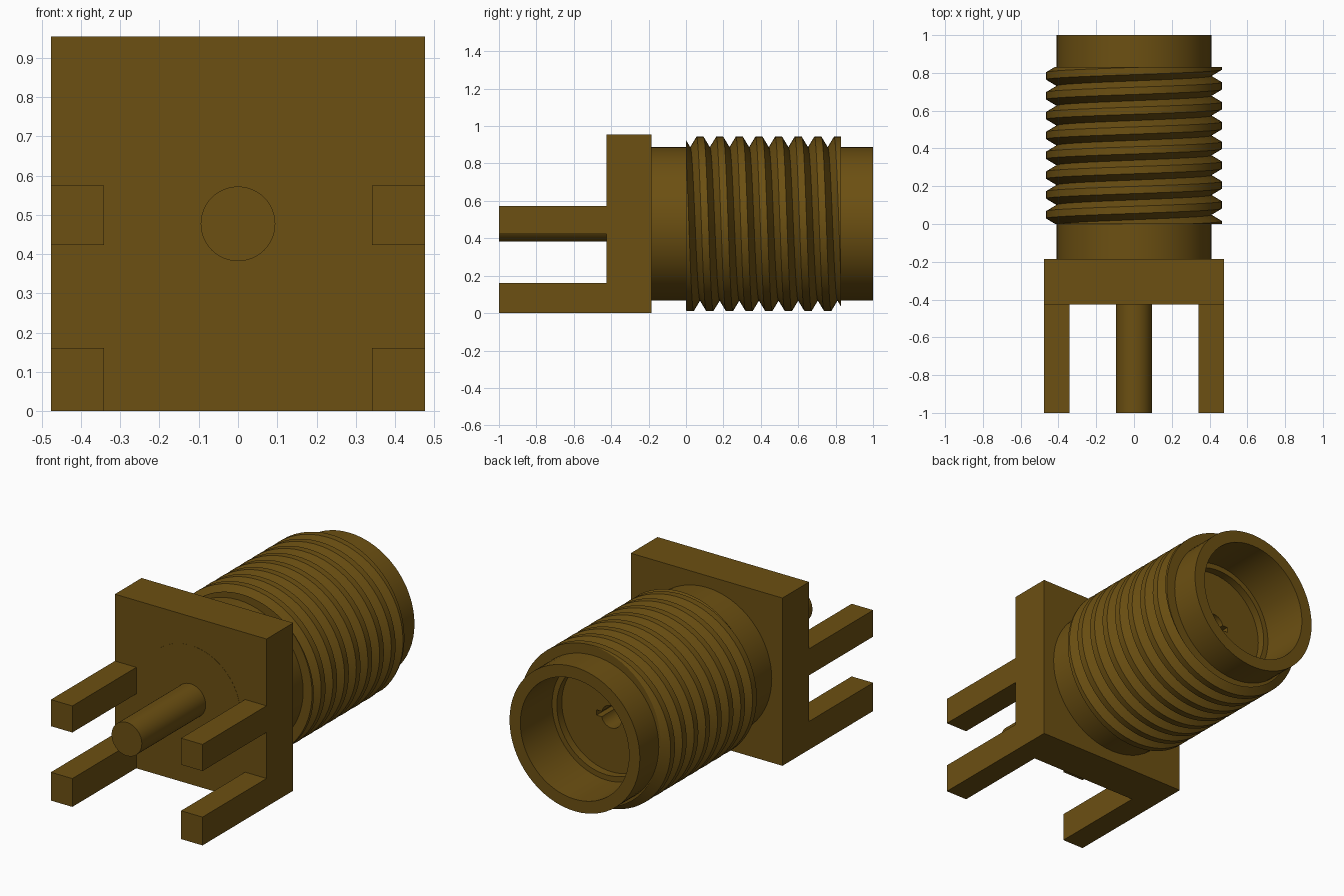
import bpy, bmesh, math

cube = bpy.data.objects.get("Cube")
if cube:
    bpy.data.objects.remove(cube, do_unlink=True)

AXIS_Z = 0.477      # height of the barrel axis
SEG = 64            # sides of round parts

# One dark brass colour for everything
brass = bpy.data.materials.new("dark brass")
brass.use_nodes = True
COLOUR = (0.15, 0.08, 0.006, 1)
brass.diffuse_color = COLOUR
brass.node_tree.nodes["Principled BSDF"].inputs["Base Color"].default_value = COLOUR


def finish(name, bm, smooth=True):
    bmesh.ops.recalc_face_normals(bm, faces=bm.faces)
    mesh = bpy.data.meshes.new(name)
    bm.to_mesh(mesh)
    bm.free()
    mesh.materials.append(brass)
    obj = bpy.data.objects.new(name, mesh)
    bpy.context.collection.objects.link(obj)
    if smooth:
        bpy.ops.object.select_all(action='DESELECT')
        obj.select_set(True)
        bpy.context.view_layer.objects.active = obj
        bpy.ops.object.shade_smooth_by_angle(angle=math.radians(25))
    return obj


def box(name, x0, x1, y0, y1, z0, z1):
    bm = bmesh.new()
    bmesh.ops.create_cube(bm, size=1)
    for v in bm.verts:
        v.co = ((x0 + x1) / 2 + v.co.x * (x1 - x0),
                (y0 + y1) / 2 + v.co.y * (y1 - y0),
                (z0 + z1) / 2 + v.co.z * (z1 - z0))
    return finish(name, bm, False)


def polar(r, y, a):
    return (r * math.sin(a), y, AXIS_Z + r * math.cos(a))


def lathe(name, profile, closed):
    """Revolve (radius, y) points about the barrel axis."""
    bm = bmesh.new()
    rings = [[bm.verts.new(polar(r, y, 2 * math.pi * i / SEG)) for i in range(SEG)]
             for r, y in profile]
    pairs = list(zip(rings, rings[1:]))
    if closed:
        pairs.append((rings[-1], rings[0]))
    else:
        bm.faces.new(rings[0])
        bm.faces.new(rings[-1])
    for a, b in pairs:
        for i in range(SEG):
            j = (i + 1) % SEG
            bm.faces.new((a[i], a[j], b[j], b[i]))
    return finish(name, bm)


# Square flange and its four board legs
box("flange", -0.477, 0.477, -0.425, -0.185, 0, 0.954)
for side, s in (("left", 1), ("right", -1)):
    for level, z0, z1 in (("lower", 0, 0.161), ("upper", 0.423, 0.574)):
        xs = sorted((s * 0.342, s * 0.477))
        box(f"{level}_{side}_leg", xs[0], xs[1], -1, -0.425, z0, z1)

# Barrel with stepped bore
lathe("barrel", [(0.41, -0.19), (0.41, 1), (0.342, 1), (0.342, 0.715),
                 (0.312, 0.715), (0.312, -0.19)], True)

# Insulator running through flange and barrel
lathe("insulator", [(0.314, -0.426), (0.314, 0.67), (0.095, 0.67), (0.095, -0.426)], True)

# Centre pin ending in a slotted socket
pin = lathe("centre_pin", [(0.095, -1), (0.095, 0.67), (0.063, 0.67), (0.063, 0.35)], False)
cutter = box("slot_cutter", -0.2, 0.2, 0.4, 0.8, AXIS_Z - 0.015, AXIS_Z + 0.015)
cutter.hide_render = True
mod = pin.modifiers.new("slot", 'BOOLEAN')
mod.operation = 'DIFFERENCE'
mod.object = cutter
mod.solver = 'EXACT'
bpy.ops.object.select_all(action='DESELECT')
pin.select_set(True)
bpy.context.view_layer.objects.active = pin
bpy.ops.object.modifier_apply(modifier=mod.name)
bpy.data.objects.remove(cutter, do_unlink=True)

# Right-hand screw thread, trimmed square at both ends
PITCH, ROOT, CREST = 0.105, 0.41, 0.466
START, END = 0.0, 0.83
section = [(ROOT, -PITCH / 2), (CREST, -0.019), (CREST, 0.019), (ROOT, PITCH / 2)]
bm = bmesh.new()
previous = None
for i in range(-2 * SEG, 9 * SEG + 1):
    y = 0.075 + PITCH * i / SEG
    row = [bm.verts.new(polar(r, y + dy, 2 * math.pi * i / SEG)) for r, dy in section]
    if previous:
        for k in range(3):
            bm.faces.new((previous[k], previous[k + 1], row[k + 1], row[k]))
    previous = row
bmesh.ops.remove_doubles(bm, verts=bm.verts, dist=0.0005)
for y, n in ((START, -1), (END, 1)):
    bmesh.ops.bisect_plane(bm, geom=bm.verts[:] + bm.edges[:] + bm.faces[:], dist=1e-6,
                           plane_co=(0, y, 0), plane_no=(0, n, 0), clear_outer=True)
    # Flat end wall down to the barrel
    rim = [e for e in bm.edges if e.is_boundary and all(abs(v.co.y - y) < 1e-4 for v in e.verts)]
    wall = bmesh.ops.extrude_edge_only(bm, edges=rim)["geom"]
    for v in wall:
        if isinstance(v, bmesh.types.BMVert):
            a = math.atan2(v.co.x, v.co.z - AXIS_Z)
            v.co = polar(0.4, y, a)
finish("thread", bm)
